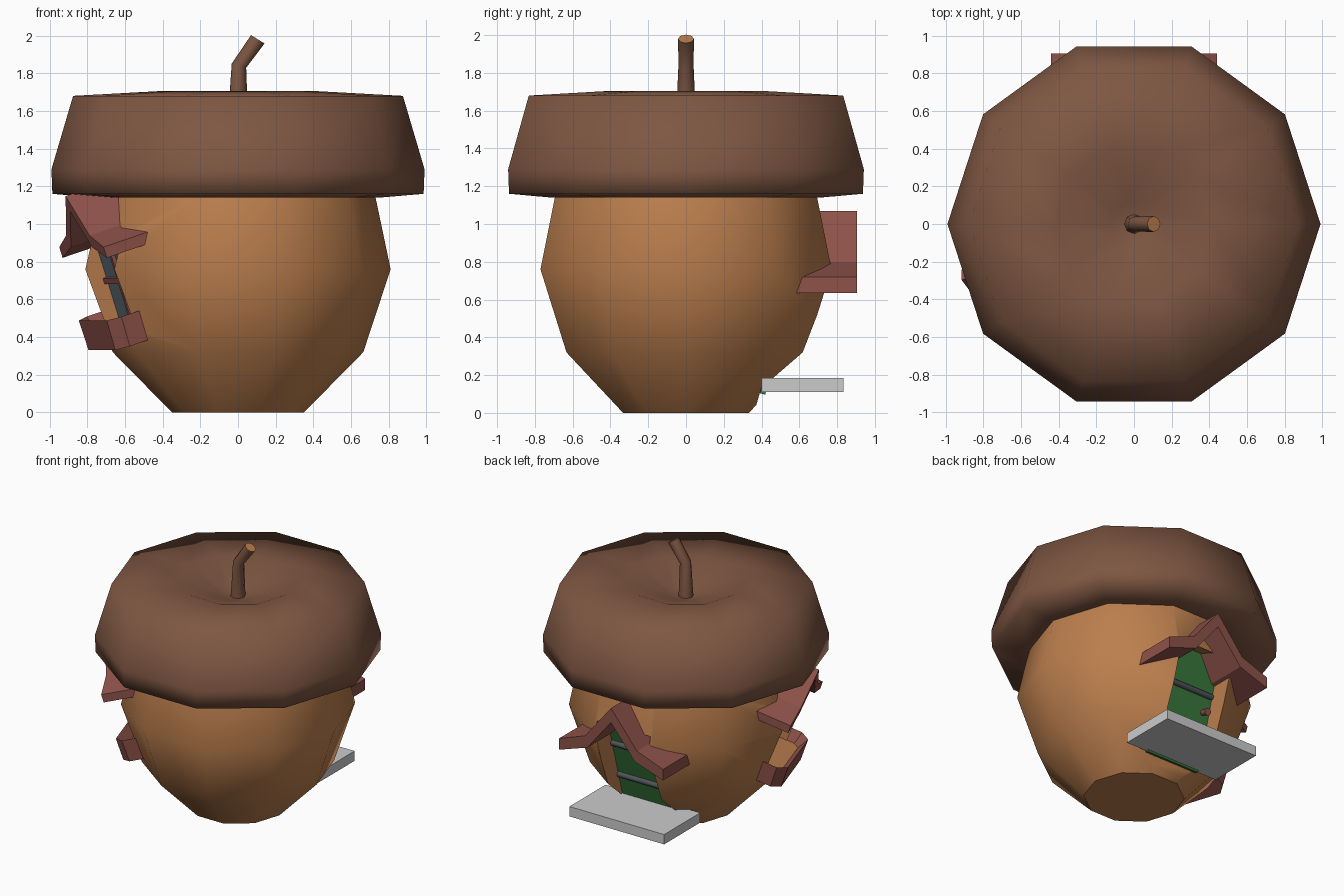
import bpy, bmesh, math
from mathutils import Matrix, Vector

if "Cube" in bpy.data.objects:
    bpy.data.objects.remove(bpy.data.objects["Cube"])


def material(name, rgb):
    m = bpy.data.materials.new(name)
    m.diffuse_color = (*rgb, 1)
    m.use_nodes = True
    m.node_tree.nodes["Principled BSDF"].inputs["Base Color"].default_value = m.diffuse_color
    return m


TAN = material("nut_tan", (0.50, 0.21, 0.075))
BROWN = material("cap_brown", (0.21, 0.095, 0.055))
RED = material("roof_red", (0.27, 0.085, 0.068))
GREEN = material("door_green", (0.04, 0.19, 0.045))
IRON = material("iron", (0.08, 0.09, 0.10))
GLASS = material("glass", (0.12, 0.16, 0.2))


def finish(name, bm, mat=None, matrix=None, angle=None):
    if matrix is not None:
        bm.transform(matrix)
    bmesh.ops.recalc_face_normals(bm, faces=bm.faces)
    me = bpy.data.meshes.new(name)
    bm.to_mesh(me)
    bm.free()
    ob = bpy.data.objects.new(name, me)
    bpy.context.collection.objects.link(ob)
    if mat:
        me.materials.append(mat)
    if angle:
        smooth(ob, angle)
    return ob


def smooth(ob, angle):
    bpy.ops.object.select_all(action='DESELECT')
    bpy.context.view_layer.objects.active = ob
    ob.select_set(True)
    bpy.ops.object.shade_smooth_by_angle(angle=math.radians(angle))


def lathe(rings, sides=10):
    """Closed turned shape from (radius, z) rings."""
    bm = bmesh.new()
    loops = [[bm.verts.new((r * math.cos(math.tau * i / sides), r * math.sin(math.tau * i / sides), z))
              for i in range(sides)] for r, z in rings]
    for a, b in zip(loops, loops[1:]):
        for i in range(sides):
            j = (i + 1) % sides
            bm.faces.new((a[i], a[j], b[j], b[i]))
    bm.faces.new(loops[0])
    bm.faces.new(loops[-1])
    return bm


def prism(profile, y0, y1):
    """Extrude an (x, z) outline along y."""
    bm = bmesh.new()
    a = [bm.verts.new((x, y0, z)) for x, z in profile]
    b = [bm.verts.new((x, y1, z)) for x, z in profile]
    bm.faces.new(a)
    bm.faces.new(b)
    for i in range(len(a)):
        j = (i + 1) % len(a)
        bm.faces.new((a[i], a[j], b[j], b[i]))
    return bm


def box(x0, x1, y0, y1, z0, z1):
    return prism([(x0, z0), (x1, z0), (x1, z1), (x0, z1)], y0, y1)


def gable(name, half, y0, y1, matrix=None):
    """Flared gable roof, mirrored from half its outline (ridge top to ridge underside)."""
    left = [(-x, z) for x, z in reversed(half) if x > 0]
    return finish(name, prism(half + left, y0, y1), RED, matrix)


def wall_frame(angle, tilt, r, z):
    """Matrix of a leaning wall: x along the wall, y outward, z up the wall."""
    a, t = math.radians(angle), math.radians(tilt)
    o, up = Vector((math.cos(a), math.sin(a), 0)), Vector((0, 0, 1))
    n, u = o * math.cos(t) - up * math.sin(t), o * math.sin(t) + up * math.cos(t)
    m = Matrix((n.cross(u), n, u)).transposed().to_4x4()
    m.translation = o * r + up * z
    return m


def carve(ob, cutter):
    mod = ob.modifiers.new("carve", 'BOOLEAN')
    mod.operation, mod.solver, mod.object = 'DIFFERENCE', 'EXACT', cutter
    bpy.context.view_layer.objects.active = ob
    bpy.ops.object.modifier_apply(modifier=mod.name)
    bpy.data.objects.remove(cutter)


door_wall = wall_frame(90, 16, 0.535, 0.5)
window_wall = wall_frame(198, 18, 0.70, 0.65)

# Nut body with door and window recesses
body = finish("nut_body", lathe([(0.35, 0), (0.665, 0.32), (0.81, 0.76), (0.73, 1.14), (0.70, 1.25)]), TAN)
carve(body, finish("door_cutter", box(-0.226, 0.226, -0.03, 0.5, -0.5, 0.40), matrix=door_wall))
carve(body, finish("window_cutter", box(-0.25, 0.25, -0.08, 0.5, -0.22, 0.28), matrix=window_wall))
smooth(body, 40)

# Cap with dimpled top
finish("cap", lathe([(0.60, 1.14), (0.75, 1.14), (0.985, 1.16), (0.99, 1.29), (0.875, 1.68),
                     (0.42, 1.705), (0.12, 1.60), (0.03, 1.58)]), BROWN, angle=85)

# Bent stem with a pale cut end
bm = bmesh.new()
rings = []
for x, z, r, lean in [(0, 1.56, 0.053, 0), (0.005, 1.84, 0.040, 16), (0.105, 1.98, 0.042, 32)]:
    m = Matrix.Translation((x, 0, z)) @ Matrix.Rotation(math.radians(lean), 4, 'Y')
    rings.append([bm.verts.new(m @ Vector((r * math.cos(math.tau * i / 8), r * math.sin(math.tau * i / 8), 0)))
                  for i in range(8)])
for a, b in zip(rings, rings[1:]):
    for i in range(8):
        bm.faces.new((a[i], a[(i + 1) % 8], b[(i + 1) % 8], b[i]))
bm.faces.new(rings[0])
bm.faces.new(rings[-1]).material_index = 1
stem = finish("stem", bm, BROWN)
stem.data.materials.append(TAN)
smooth(stem, 50)

# Door, hinge bars and knob
finish("door", box(-0.226, 0.226, -0.03, 0.0, -0.42, 0.40), GREEN, door_wall)
for i, u in enumerate((-0.15, 0.13)):
    bm = bmesh.new()
    bmesh.ops.create_cone(bm, cap_ends=True, segments=8, radius1=0.022, radius2=0.022, depth=0.44)
    m = Matrix.Translation((0, 0.005, u)) @ Matrix.Rotation(math.pi / 2, 4, 'Y')
    finish(f"hinge_bar_{i + 1}", bm, IRON, door_wall @ m, 50)
bm = bmesh.new()
bmesh.ops.create_cone(bm, cap_ends=True, segments=8, radius1=0.02, radius2=0.028, depth=0.06)
finish("door_knob", bm, RED, door_wall @ Matrix.Translation((-0.17, 0.03, 0)) @ Matrix.Rotation(-math.pi / 2, 4, 'X'), 50)

# Doorstep and porch roof
finish("doorstep", box(-0.4, 0.4, 0.40, 0.835, 0.11, 0.185))
gable("porch_roof", [(0, 1.07), (0.22, 0.80), (0.44, 0.72), (0.44, 0.635), (0.20, 0.715), (0, 0.96)], 0.5, 0.905)

# Window roof, pane and glazing bars
gable("window_roof", [(0, 0.555), (0.20, 0.335), (0.38, 0.27), (0.38, 0.21), (0.18, 0.27), (0, 0.47)],
      -0.2, 0.095, window_wall)
finish("window_pane", box(-0.25, 0.25, -0.08, -0.065, -0.22, 0.28), GLASS, window_wall)
finish("window_bar_upright", box(-0.015, 0.015, -0.07, -0.045, -0.22, 0.28), RED, window_wall)
finish("window_bar_cross", box(-0.25, 0.25, -0.07, -0.045, 0.02, 0.05), RED, window_wall)

# Planter with chamfered front corners and sunken bed
outline = [(-0.30, -0.14), (0.30, -0.14), (0.30, 0.09), (0.24, 0.155), (-0.24, 0.155), (-0.30, 0.09)]
bm = bmesh.new()
low = [bm.verts.new((x * 0.96, y, -0.285)) for x, y in outline]
high = [bm.verts.new((x, y, -0.12)) for x, y in outline]
bm.faces.new(low)
top = bm.faces.new(high)
for i in range(6):
    j = (i + 1) % 6
    bm.faces.new((low[i], low[j], high[j], high[i]))
bmesh.ops.recalc_face_normals(bm, faces=bm.faces)
bmesh.ops.inset_individual(bm, faces=[top], thickness=0.05)
bmesh.ops.translate(bm, verts=top.verts, vec=(0, 0, -0.08))
top.material_index = 1
planter = finish("planter", bm, RED, window_wall)
planter.data.materials.append(TAN)
